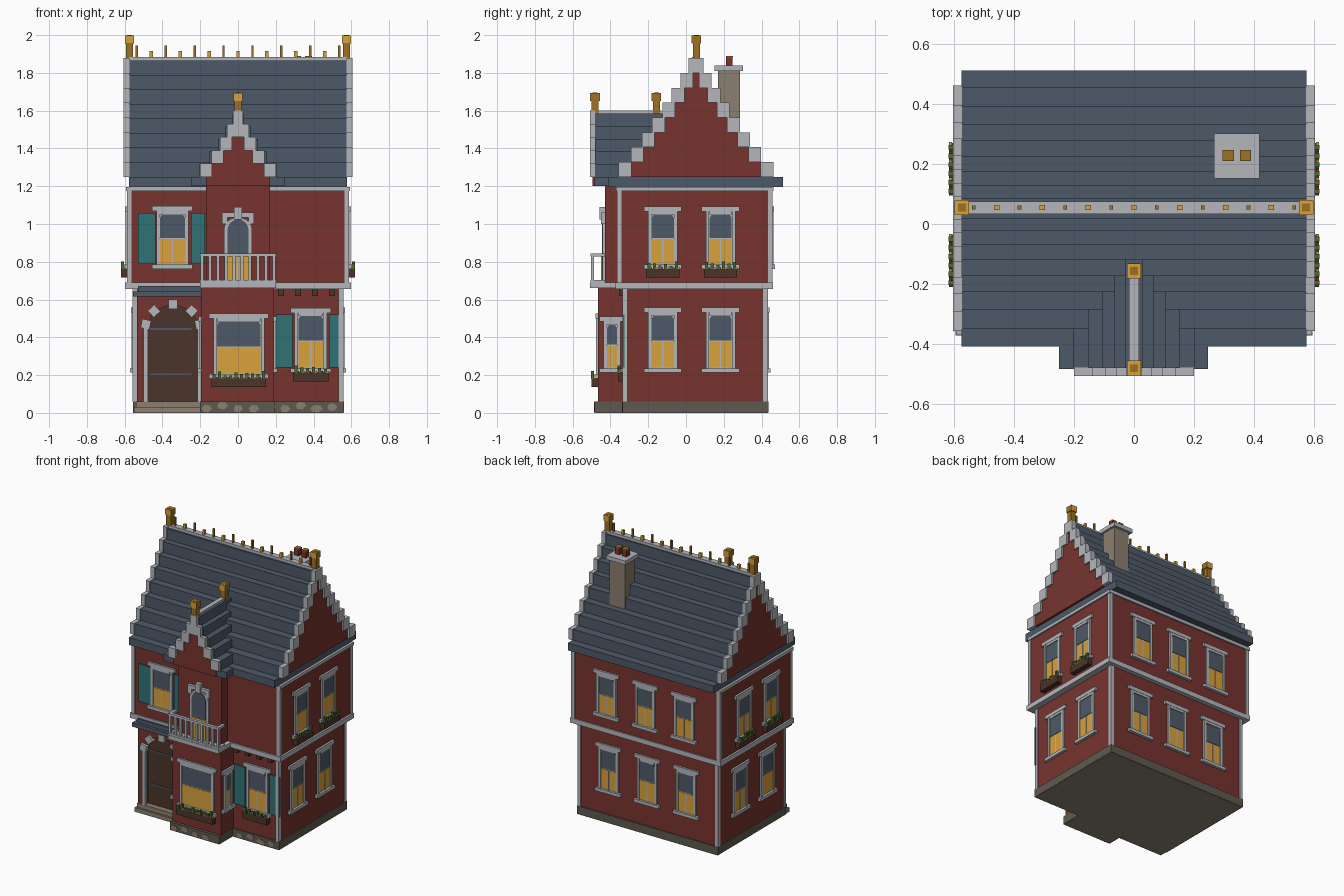
import bpy
import bmesh
import math
import random

random.seed(4)
cube = bpy.data.objects.get("Cube")
if cube:
    bpy.data.objects.remove(cube)
COLOURS = {"brick": (.185, .034, .028), "pale_trim": (.46, .47, .5), "slate": (.076, .102, .138),
           "gold": (.69, .36, .045), "bronze": (.34, .165, .018), "teal": (.03, .17, .178),
           "dark_wood": (.07, .034, .023), "dark_stone": (.114, .102, .08),
           "light_stone": (.26, .215, .16), "leaf": (.07, .14, .03)}
NAMES, MATERIALS, PARTS = list(COLOURS), [], []
for name, rgb in COLOURS.items():
    mat = bpy.data.materials.new(name)
    mat.use_nodes = True
    mat.diffuse_color = (*rgb, 1)
    mat.node_tree.nodes["Principled BSDF"].inputs["Base Color"].default_value = (*rgb, 1)
    MATERIALS.append(mat)
# Each facing turns (along the wall, outward distance, height) into a position
FACING = {"front": lambda u, d, z: (u, -d, z), "back": lambda u, d, z: (u, d, z),
          "right": lambda u, d, z: (d, u, z), "left": lambda u, d, z: (-d, u, z)}


class Part:
    """One named object made of prisms and boxes."""
    def __init__(self, name, facing="back"):
        self.name, self.place, self.bm = name, FACING[facing], bmesh.new()
        PARTS.append(self)

    def prism(self, colour, outline, near, far):
        ends = [[self.bm.verts.new(self.place(u, d, z)) for u, z in outline] for d in (near, far)]
        faces = [self.bm.faces.new(end) for end in ends]
        for i in range(len(outline)):
            j = (i + 1) % len(outline)
            faces.append(self.bm.faces.new((ends[0][i], ends[0][j], ends[1][j], ends[1][i])))
        for face in faces:
            face.material_index = NAMES.index(colour)
        bmesh.ops.recalc_face_normals(self.bm, faces=faces)

    def box(self, colour, left, right, near, far, low, high):
        self.prism(colour, [(left, low), (right, low), (right, high), (left, high)], near, far)

    def post(self, colour, u, d, half, low, high):
        self.box(colour, u - half, u + half, d - half, d + half, low, high)

    def steps(self, colour, centre, halves, low, rise, near, far):
        for i, half in enumerate(halves):
            self.box(colour, centre - half, centre + half, near, far, low + i * rise, low + (i + 1) * rise)


def planter(part, u, half, wall, top):
    part.box("dark_wood", u - half, u + half, wall, wall + .036, top - .045, top)
    count = int(half * 70)
    for i in range(count):
        spot = u - half + (i + .5) * 2 * half / count
        part.post("leaf", spot, wall + .029, .008, top, top + random.uniform(.015, .042))
        part.post(("brick", "gold")[i % 2], spot + .012, wall + .03, .005, top, top + .01)


def window(name, facing, wall, u, low, high, half=.078, flowers=False, shutters=()):
    part = Part(name, facing)
    middle, inner, top = low + (high - low) * .48, half - .019, high - .017
    part.box("pale_trim", u - half, u + half, wall, wall + .004, low, high)
    # upper glass with clipped corners, warm lower glass
    glass = [(inner, middle + .006), (inner, top - .018), (inner - .012, top)]
    outline = [(u + x, z) for x, z in glass] + [(u - x, z) for x, z in reversed(glass)]
    part.prism("slate", outline, wall, wall + .007)
    part.box("gold", u - inner, u + inner, wall, wall + .007, low + .004, middle)
    for edge in (u - half + .009, u + half - .009):
        part.box("pale_trim", edge - .009, edge + .009, wall, wall + .012, low, high)
    part.box("pale_trim", u - inner, u + inner, wall, wall + .012, top, high)
    if half < .1:
        part.box("pale_trim", u - .003, u + .003, wall, wall + .009, low, middle)
    # lintel and sill
    part.box("pale_trim", u - half - .022, u + half + .022, wall, wall + .014, high, high + .026)
    part.box("pale_trim", u - half - .022, u + half + .022, wall, wall + .02, low - .022, low)
    if flowers:
        planter(part, u, half + .01, wall, low - .024)
    for left, right in shutters:
        part.box("teal", left, right, wall, wall + .008, low + .004, high - .01)


def stepped_gable(name, facing, centre, halves, low, rise, near, far, width):
    part = Part(name, facing)
    part.steps("brick", centre, [h - width for h in halves if h > width], low, rise, near, far - .012)
    for i, half in enumerate(halves):
        z, inner = low + i * rise, max(half - width, 0)
        part.box("pale_trim", centre + inner, centre + half, near, far, z, z + rise)
        part.box("pale_trim", centre - half, centre - inner, near, far, z, z + rise)


def arch(centre, half, low, spring, height, count=10):
    turns = [math.pi * i / count for i in range(count + 1)]
    curve = [(centre + half * math.cos(a), spring + height * math.sin(a)) for a in turns]
    return [(centre + half, low)] + curve + [(centre - half, low)]


# Foundation, storeys, bay, eaves and ridges
for name, colour, *bounds in (
        ("foundation", "dark_stone", -.557, .56, -.335, .436, .002, .06),
        ("foundation_underside", "light_stone", -.555, .558, -.333, .434, 0, .002),
        ("bay_foundation", "dark_stone", -.2, .192, -.485, -.33, .002, .06),
        ("bay_underside", "light_stone", -.198, .19, -.483, -.33, 0, .002),
        ("door_step", "light_stone", -.55, -.2, -.385, -.33, 0, .03),
        ("door_threshold", "light_stone", -.54, -.2, -.372, -.33, .03, .06),
        ("lower_walls", "brick", -.553, .553, -.325, .428, .06, .66),
        ("upper_walls", "brick", -.583, .583, -.36, .452, .69, 1.18),
        ("lower_bay", "brick", -.195, .19, -.465, -.32, .06, .66),
        ("upper_bay", "brick", -.17, .17, -.43, -.35, .69, 1.25),
        ("bay_gable_foot", "brick", -.17, .17, -.494, -.42, 1.2, 1.255),
        ("belt_course", "pale_trim", -.597, .597, -.372, .46, .655, .69),
        ("balcony_floor", "pale_trim", -.2, .2, -.508, -.37, .66, .69),
        ("cornice", "pale_trim", -.594, .594, -.37, .463, 1.175, 1.197),
        ("eaves", "slate", -.577, .577, -.41, .513, 1.197, 1.25),
        ("bay_eaves", "slate", -.25, .247, -.485, -.4, 1.2, 1.248),
        ("main_ridge", "pale_trim", -.576, .576, .033, .075, 1.855, 1.885),
        ("bay_ridge", "pale_trim", -.016, .016, -.48, -.13, 1.57, 1.6)):
    Part(name).box(colour, *bounds)
patches = Part("foundation_patches", "front")
for i in range(9):
    u, middle, wide = -.165 + i * .083, random.choice((.022, .03, .038)), random.uniform(.024, .036)
    wall = .485 if u + wide < .19 else .335
    blob = [(u + wide * math.cos(k), middle + .021 * math.sin(k)) for k in range(6)]
    patches.prism("light_stone", blob, wall, wall + .003)
corners = Part("corner_boards")
for reach, front, back, low, high in ((.545, -.324, .421, .06, .655), (.576, -.354, .446, .69, 1.175)):
    for x in (-reach, reach):
        for y in (front, back):
            corners.post("pale_trim", x, y, .0125, low, high)

# Stepped roofs and gables
HALVES = (.41, .345, .287, .232, .178, .13, .083, .04)
Part("main_roof", "right").steps("slate", .053, [h - .006 for h in HALVES], 1.25, .077, -.576, .576)
Part("bay_roof", "front").steps("slate", 0, (.203, .152, .107, .065, .03), 1.25, .067, .1, .482)
for facing in ("left", "right"):
    stepped_gable(facing + "_gable", facing, .053, HALVES, 1.25, .0785, .574, .605, .068)
stepped_gable("bay_gable", "front", 0, (.2, .14, .095, .058, .026), 1.25, .07, .48, .508, .062)

# Finials, ridge cresting and chimney
for label, x, y, base, top in (("left", .575, .055, 1.88, 2), ("right", -.575, .055, 1.88, 2),
                               ("bay_front", 0, -.482, 1.585, 1.695), ("bay_back", 0, -.157, 1.585, 1.695)):
    finial = Part(label + "_finial")
    finial.post("bronze", x, y, .019, base, top - .044)
    finial.post("bronze", x, y, .024, top - .044, top - .003)
    finial.box("gold", x - .023, x + .023, y - .0255, y + .0255, top - .043, top - .002)
    finial.post("bronze", x, y, .013, top - .01, top)
cresting = Part("ridge_cresting")
for i in range(-7, 8):
    colour, half, top = ("bronze", .006, 1.945) if i % 2 else ("gold", .009, 1.916)
    cresting.post(colour, i * .0765, .055, half, 1.88, top)
chimney = Part("chimney")
chimney.box("light_stone", .285, .405, .17, .285, 1.4, 1.81)
chimney.box("pale_trim", .267, .42, .152, .303, 1.81, 1.838)
for x in (.315, .372):
    chimney.post("brick", x, .229, .018, 1.838, 1.882)
    chimney.post("bronze", x, .229, .0185, 1.882, 1.89)

# Windows on every side
for floor, low, high, reach, back in (("lower", .236, .532, .553, .428), ("upper", .785, 1.066, .583, .452)):
    for facing in ("left", "right"):
        for spot, y in (("front", -.123), ("back", .183)):
            window(f"{floor}_{facing}_{spot}_window", facing, reach, y, low, high, flowers=floor == "upper")
    for i, x in enumerate((-.305, .003, .31)):
        window(f"{floor}_back_window_{i}", "back", back, x, low, high)
window("lower_front_window", "front", .325, .385, .236, .53, .085, True, [(.2, .288), (.482, .564)])
window("upper_front_window", "front", .36, -.347, .785, 1.068, .085, False, [(-.53, -.437), (-.25, -.175)])
window("bay_window", "front", .465, .004, .205, .5, .135, True)
window("bay_right_side_window", "right", .19, -.392, .235, .485, .045)
window("bay_left_side_window", "left", .195, -.4, .235, .485, .042)

# Arched balcony door with its keystone, and the railing
door = Part("balcony_door", "front")
door.prism("pale_trim", arch(0, .074, .69, .975, .06), .42, .442)
door.prism("slate", arch(0, .056, .84, .965, .06), .43, .446)
door.box("gold", -.056, .056, .43, .446, .69, .835)
door.box("pale_trim", -.004, .004, .43, .449, .69, .84)
for side in (-.07, .07):
    door.post("pale_trim", side, .435, .014, 1.0, 1.04)
door.box("pale_trim", -.085, .085, .42, .45, 1.035, 1.06)
door.box("pale_trim", -.02, .02, .42, .458, 1.025, 1.09)
rail = Part("balcony_railing", "front")
for low, high in ((.69, .703), (.828, .845)):
    rail.box("pale_trim", -.2, .2, .485, .505, low, high)
    for side in (-.19, .19):
        rail.box("pale_trim", side - .01, side + .01, .43, .505, low, high)
for i in range(10):
    rail.post("pale_trim", -.19 + i * .38 / 9, .495, .008, .69, .84)

# Arched entrance, porch roof and overhang brackets
entry, middle = Part("entrance", "front"), -.345
outline = [(-.535, .06), (-.535, .62), (-.197, .62), (-.197, .06)]
entry.prism("brick", outline + arch(middle, .137, .06, .44, .13), .32, .362)
entry.prism("dark_wood", arch(middle, .136, .06, .44, .128), .32, .331)
for z in (.2, .44):
    entry.box("slate", middle - .12, middle + .1, .33, .335, z, z + .009)
for edge in (middle - .143, middle + .143):
    entry.box("pale_trim", edge - .012, edge + .012, .35, .374, .06, .45)
for degrees in (12, 47, 90, 133, 168):
    angle = math.radians(degrees)
    u, z = middle + .146 * math.cos(angle), .442 + .133 * math.sin(angle)
    turns = [angle + math.pi * (k / 2 + .25) for k in range(4)]
    entry.prism("pale_trim", [(u + .034 * math.cos(t), z + .034 * math.sin(t)) for t in turns], .35, .38)
porch = Part("porch_roof", "front")
porch.box("slate", -.557, -.197, .32, .405, .615, .643)
porch.box("slate", -.53, -.197, .32, .385, .643, .672)
brackets = Part("overhang_brackets", "front")
for x in (.228, .318, .408, .498):
    brackets.post("dark_wood", x, .34, .016, .62, .655)

for part in PARTS:
    mesh = bpy.data.meshes.new(part.name)
    part.bm.to_mesh(mesh)
    for mat in MATERIALS:
        mesh.materials.append(mat)
    bpy.context.collection.objects.link(bpy.data.objects.new(part.name, mesh))
